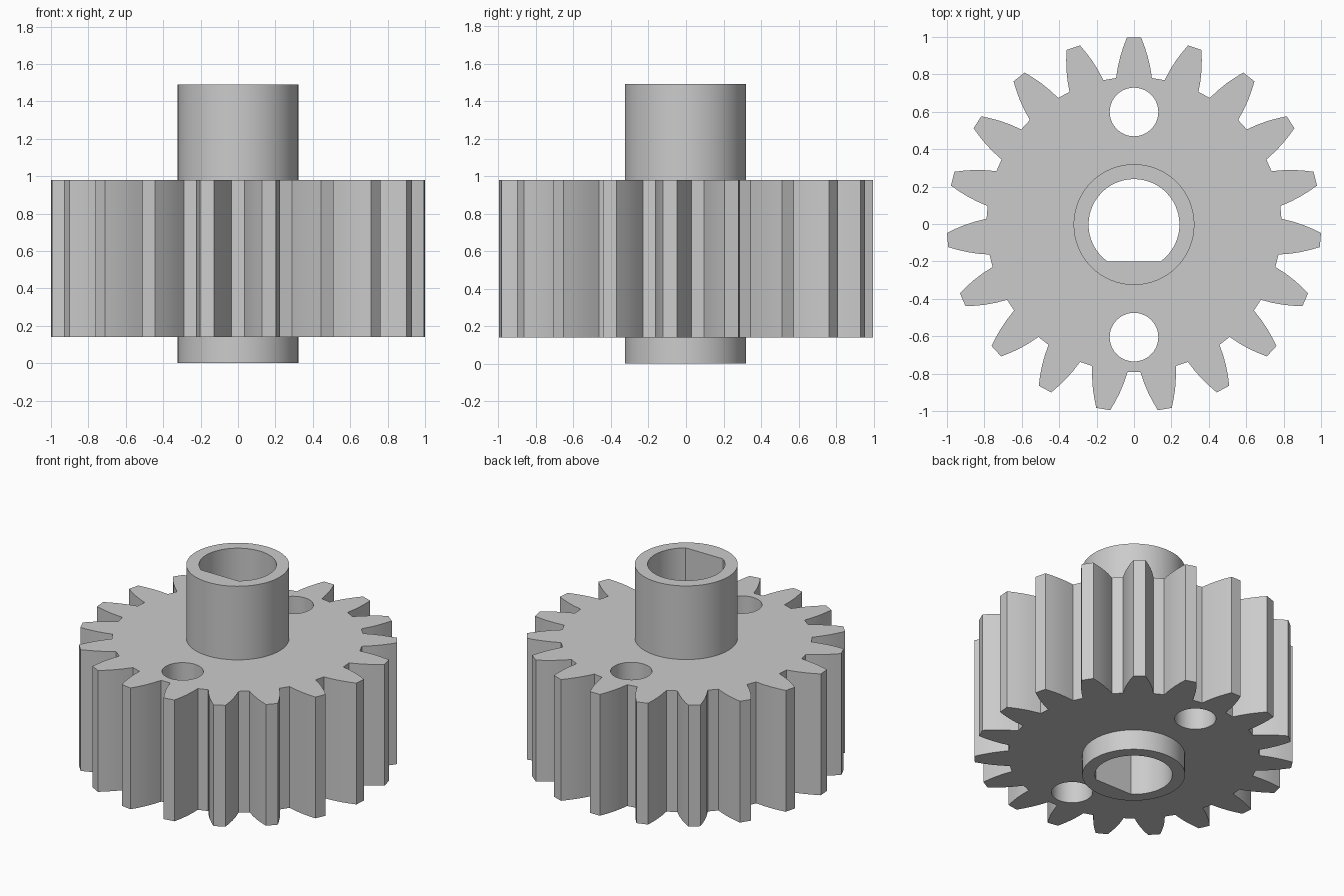
import bpy, bmesh
from math import sin, cos, pi, asin

cube = bpy.data.objects.get("Cube")
if cube:
    bpy.data.objects.remove(cube, do_unlink=True)

TEETH = 19
GEAR_LOW, GEAR_HIGH, HUB_TOP = 0.14, 0.98, 1.49
HUB_R, BORE_R, BORE_FLAT = 0.323, 0.243, -0.197
HOLE_R, HOLE_DIST = 0.13, 0.602
Y_SHIFT = -0.003

# Half width of a tooth at each radius, from root to tip
FLANK = [(0.783, 0.096), (0.845, 0.086), (0.9, 0.073), (0.95, 0.057), (1.0, 0.038)]


def circle(radius, cy=0.0, n=64):
    return [(radius * cos(2 * pi * i / n), cy + radius * sin(2 * pi * i / n)) for i in range(n)]


def gear_outline():
    """Toothed outline with curved flanks and flat tips."""
    tooth = [(r, -w) for r, w in FLANK] + [(r, w) for r, w in reversed(FLANK)]
    points = []
    for k in range(TEETH):
        a = pi / 2 + 2 * pi * k / TEETH
        points += [(x * cos(a) - y * sin(a), x * sin(a) + y * cos(a)) for x, y in tooth]
    return points


def d_bore(n=56):
    """Round bore with one flat on the front side."""
    start = asin(BORE_FLAT / BORE_R)
    sweep = pi - 2 * start
    return [(BORE_R * cos(start + sweep * i / n), BORE_R * sin(start + sweep * i / n))
            for i in range(n + 1)]


def ring(bm, outline, z):
    return [bm.verts.new((x, y + Y_SHIFT, z)) for x, y in outline]


def wall(bm, outline, z0, z1):
    low, high = ring(bm, outline, z0), ring(bm, outline, z1)
    for i in range(len(low)):
        j = (i + 1) % len(low)
        bm.faces.new((low[i], low[j], high[j], high[i]))


def cap(bm, outlines, z):
    """Flat face bounded by the first outline, with the others as openings."""
    edges = []
    for outline in outlines:
        v = ring(bm, outline, z)
        edges += [bm.edges.new((v[i], v[(i + 1) % len(v)])) for i in range(len(v))]
    bmesh.ops.triangle_fill(bm, edges=edges, use_beauty=True, normal=(0, 0, 1))


bm = bmesh.new()
gear, hub, bore = gear_outline(), circle(HUB_R), d_bore()
holes = [circle(HOLE_R, s * HOLE_DIST, 40) for s in (1, -1)]

# Toothed body with two through holes
for outline in [gear] + holes:
    wall(bm, outline, GEAR_LOW, GEAR_HIGH)
for z in (GEAR_LOW, GEAR_HIGH):
    cap(bm, [gear, hub] + holes, z)

# Hub above and below the body, and the bore through it
wall(bm, hub, 0, GEAR_LOW)
wall(bm, hub, GEAR_HIGH, HUB_TOP)
wall(bm, bore, 0, HUB_TOP)
for z in (0, HUB_TOP):
    cap(bm, [hub, bore], z)

bmesh.ops.remove_doubles(bm, verts=bm.verts[:], dist=0.0001)
bmesh.ops.recalc_face_normals(bm, faces=bm.faces[:])

mesh = bpy.data.meshes.new("spur_gear_with_hub")
bm.to_mesh(mesh)
bm.free()
obj = bpy.data.objects.new("spur_gear_with_hub", mesh)
bpy.context.collection.objects.link(obj)

# Plain grey
grey = bpy.data.materials.new("grey")
grey.use_nodes = True
colour = (0.6, 0.6, 0.6, 1)
grey.diffuse_color = colour
for node in grey.node_tree.nodes:
    if node.type == 'BSDF_PRINCIPLED':
        node.inputs["Base Color"].default_value = colour
mesh.materials.append(grey)

bpy.ops.object.select_all(action='DESELECT')
obj.select_set(True)
bpy.context.view_layer.objects.active = obj
bpy.ops.object.shade_smooth_by_angle(angle=0.44)
